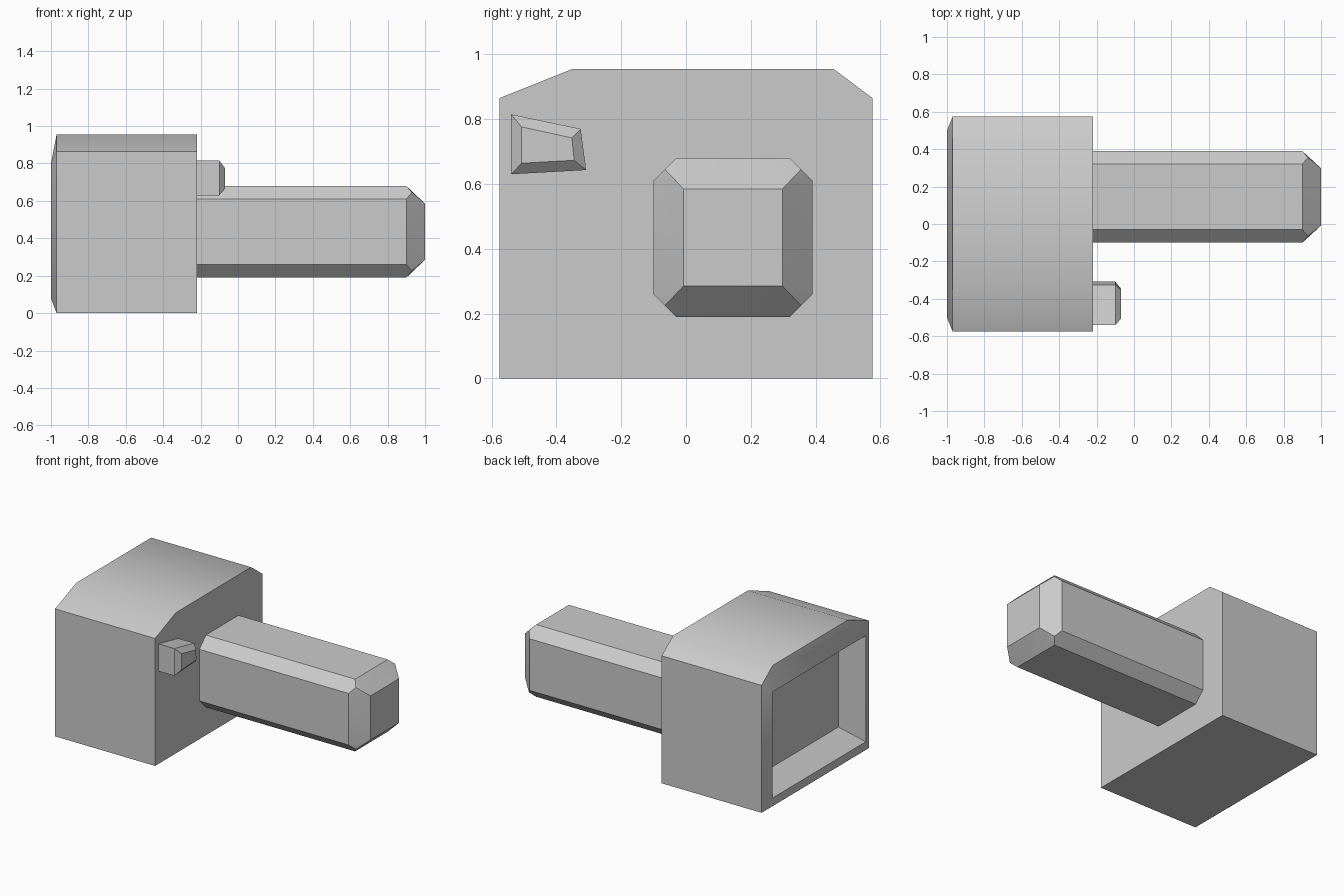
import bpy, bmesh

if "Cube" in bpy.data.objects:
    bpy.data.objects.remove(bpy.data.objects["Cube"])


def ring(x, pts):
    """Lift a (y, z) outline to position x."""
    return [(x, y, z) for y, z in pts]


def loft(name, rings):
    """Skin equal-length rings, cap both ends, merge coincident corners."""
    bm = bmesh.new()
    loops = [[bm.verts.new(p) for p in r] for r in rings]
    n = len(loops[0])
    for a, b in zip(loops, loops[1:]):
        for i in range(n):
            j = (i + 1) % n
            bm.faces.new((a[i], a[j], b[j], b[i]))
    bm.faces.new(loops[0])
    bm.faces.new(loops[-1])
    bmesh.ops.remove_doubles(bm, verts=bm.verts, dist=1e-4)
    bmesh.ops.recalc_face_normals(bm, faces=bm.faces)
    me = bpy.data.meshes.new(name)
    bm.to_mesh(me)
    bm.free()
    ob = bpy.data.objects.new(name, me)
    bpy.context.collection.objects.link(ob)
    bpy.ops.object.select_all(action='DESELECT')
    ob.select_set(True)
    bpy.context.view_layer.objects.active = ob
    bpy.ops.object.shade_smooth_by_angle(angle=0.7)
    return ob


def corners(y0, y1, z0, z1):
    return [(y0, z0), (y1, z0), (y1, z1), (y0, z1)]


# Body: block with two sloped upper corners and a dished back
outline = [(-.575, 0), (.575, 0), (.575, .865), (.455, .955), (-.35, .955), (-.575, .865)]
pick = (0, 1, 2, 2, 3, 3)
rim = corners(-.5, .5, .08, .80)
floor = corners(-.42, .42, .17, .71)
loft("body", [
    ring(-.22, outline),
    ring(-.97, outline),
    ring(-1, [rim[i] for i in pick]),
    ring(-.85, [floor[i] for i in pick]),
])

# Shaft: square bar with chamfered edges, tapering to a square tip
cy, cz, half, cut = .145, .435, .245, .07
section, end, tip = [], [], []
for sy, sz in ((-1, -1), (1, -1), (1, 1), (-1, 1)):
    offs = [(half, half - cut), (half - cut / 2, half - cut / 2), (half - cut, half)]
    if sy * sz < 0:
        offs.reverse()
    # each corner runs along its chamfer, with a middle point reaching forward
    for k, (dy, dz) in enumerate(offs):
        y, z = cy + sy * dy, cz + sz * dz
        section.append((y, z))
        end.append((.93 if k == 1 else .90, y, z))
        tip.append((1, cy + sy * .153, cz + sz * .15))
loft("shaft", [ring(-.23, section), end, tip])

# Button: small wedge-shaped stud beside the shaft
base = [(-.54, .63), (-.308, .643), (-.325, .77), (-.54, .815)]
face = [(-.507, .664), (-.345, .673), (-.352, .742), (-.507, .776)]
loft("button", [ring(-.23, base), ring(-.10, base), ring(-.07, face)])
